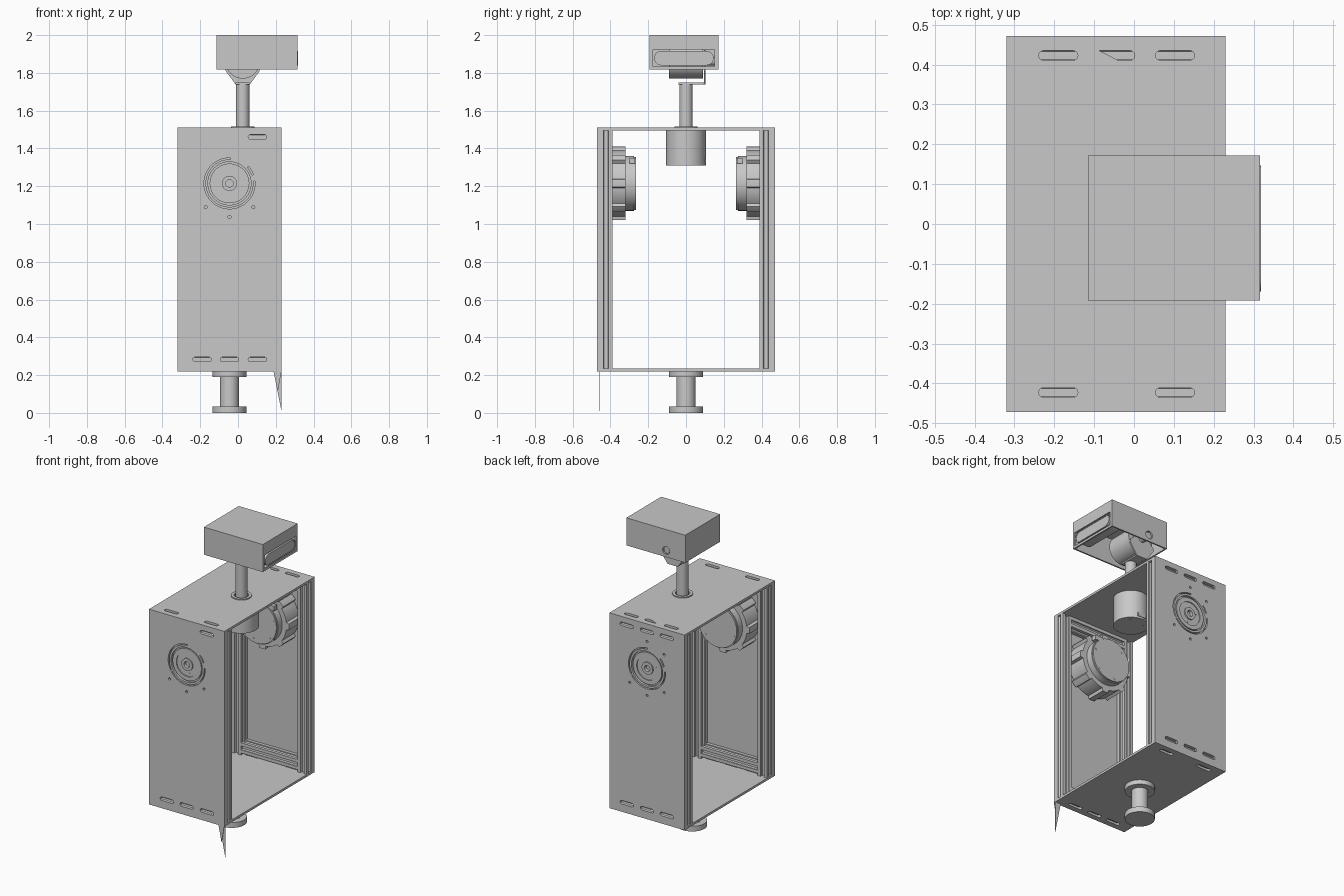
import bpy, bmesh
from math import sin, cos, pi, radians
from mathutils import Matrix, Euler

cube = bpy.data.objects.get("Cube")
if cube:
    bpy.data.objects.remove(cube)

grey = bpy.data.materials.new("light grey")
grey.use_nodes = True
tone = (0.58, 0.58, 0.58, 1)
grey.diffuse_color = tone
grey.node_tree.nodes["Principled BSDF"].inputs["Base Color"].default_value = tone

FLAT, FACE_Y, FACE_X = (0, 0, 0), (pi / 2, 0, 0), (pi / 2, 0, pi / 2)


def finish(name, bm, loc, rot):
    bmesh.ops.remove_doubles(bm, verts=bm.verts, dist=1e-5)
    bmesh.ops.recalc_face_normals(bm, faces=bm.faces)
    mesh = bpy.data.meshes.new(name)
    bm.to_mesh(mesh)
    bm.free()
    mesh.materials.append(grey)
    mesh.shade_smooth()
    mesh.set_sharp_from_angle(angle=radians(30))
    obj = bpy.data.objects.new(name, mesh)
    obj.matrix_world = Matrix.Translation(loc) @ Euler(rot).to_matrix().to_4x4()
    bpy.context.collection.objects.link(obj)


def sheet(name, loops, depth, loc, rot=FLAT):
    """Solid from a flat outline; further loops become holes."""
    curve = bpy.data.curves.new(name + "_outline", "CURVE")
    curve.dimensions, curve.fill_mode, curve.extrude = "2D", "BOTH", depth / 2
    for pts in loops:
        spline = curve.splines.new("POLY")
        spline.points.add(len(pts) - 1)
        for p, (x, y) in zip(spline.points, pts):
            p.co = (x, y, 0, 1)
        spline.use_cyclic_u = True
    tmp = bpy.data.objects.new(name + "_tmp", curve)
    bpy.context.collection.objects.link(tmp)
    solid = tmp.evaluated_get(bpy.context.evaluated_depsgraph_get())
    bm = bmesh.new()
    bm.from_mesh(solid.to_mesh())
    solid.to_mesh_clear()
    bpy.data.objects.remove(tmp)
    bpy.data.curves.remove(curve)
    finish(name, bm, loc, rot)


def lathe(name, profile, loc, rot=FLAT, steps=48):
    """Turned part from (radius, height) points."""
    bm = bmesh.new()
    verts = [bm.verts.new((r, 0, h)) for r, h in profile]
    edges = [bm.edges.new(pair) for pair in zip(verts, verts[1:])]
    bmesh.ops.spin(bm, geom=verts + edges, cent=(0, 0, 0), axis=(0, 0, 1),
                   angle=2 * pi, steps=steps)
    finish(name, bm, loc, rot)


def rod(name, r, h0, h1, loc, rot=FLAT, steps=32):
    lathe(name, [(0, h0), (r, h0), (r, h1), (0, h1)], loc, rot, steps)


def rect(x0, x1, y0, y1):
    return [(x0, y0), (x1, y0), (x1, y1), (x0, y1)]


def arc(cx, cy, r, a0, a1, n=24):
    angles = [radians(a0 + (a1 - a0) * i / n) for i in range(n + 1)]
    return [(cx + r * cos(a), cy + r * sin(a)) for a in angles]


def circle(cx, cy, r, n=32):
    return arc(cx, cy, r, 0, 360, n)[:-1]


def pill(cx, cy, width, height):
    r, d = height / 2, (width - height) / 2
    return arc(cx + d, cy, r, -90, 90, 10) + arc(cx - d, cy, r, 90, 270, 10)


def arc_slot(cx, cy, r0, r1, a0, a1):
    return arc(cx, cy, r1, a0, a1, 36) + arc(cx, cy, r0, a1, a0, 36)


# Cabinet dimensions
X0, X1, Y, Z0, Z1, T = -0.32, 0.23, 0.472, 0.22, 1.51, 0.015
CX, CZ = -0.045, 1.215
SLOTS = (-0.19, CX, 0.103)
RAIL_Y, RAIL_LOW, RAIL_HIGH = Y - T - 0.034, 0.283, 1.461


def slots(xs, y):
    return [pill(x, y, 0.098, 0.024) for x in xs]


# Top and bottom plates
clipped = [(-0.087, RAIL_Y + 0.012), (-0.04, RAIL_Y - 0.012)] + arc(
    -0.01, RAIL_Y, 0.012, -90, 90, 10)
sheet("top_plate", [rect(X0, X1, -Y, Y), clipped, circle(0.025, 0, 0.05)]
      + slots(SLOTS[::2], RAIL_Y) + slots(SLOTS[::2], -RAIL_Y), T, (0, 0, Z1 - T / 2))
sheet("bottom_plate", [rect(X0, X1, -Y, Y)] + slots(SLOTS, -RAIL_Y)
      + slots(SLOTS[::2], RAIL_Y), T, (0, 0, Z0 + T / 2))

# Slotted square rail section
quarter = [(0.034, -0.034), (0.034, -0.013), (0.027, -0.013), (0.027, -0.02),
           (0.016, -0.01), (0.016, 0.01), (0.027, 0.02), (0.027, 0.013), (0.034, 0.013)]
rail = [(x * c - y * s, x * s + y * c)
        for c, s in ((1, 0), (0, 1), (-1, 0), (0, -1)) for x, y in quarter]

for side, label in ((-1, "front"), (1, "back")):
    # Outer plate with motor opening, ring slots and screw holes
    top_slots = SLOTS[2:] if side < 0 else SLOTS
    hole_angles = (-135, -90, -45) if side < 0 else (-135, -90, -45, 90, 135)
    holes = [circle(CX + 0.178 * cos(radians(a)), CZ + 0.178 * sin(radians(a)), 0.008, 12)
             for a in hole_angles]
    ring_spans = [(90 + side * (90 - a), 90 + side * (90 - b))
                  for a, b in ((88, 210), (214, 365), (20, 42))]
    rings = [arc_slot(CX, CZ, 0.127, 0.135, a, b) for a, b in ring_spans]
    sheet(label + "_plate", [rect(X0, X1, Z0 + T, Z1 - T), circle(CX, CZ, 0.114, 48)]
          + holes + rings + slots(top_slots, RAIL_HIGH) + slots(SLOTS, RAIL_LOW),
          T, (0, side * (Y - T / 2), 0), FACE_Y)

    # Rail frame behind the plate
    for x, end in ((X0 + 0.034, "right"), (X1 - 0.034, "left")):
        sheet(f"{label}_{end}_upright", [rail], Z1 - Z0 - 2 * T,
              (x, side * RAIL_Y, (Z0 + Z1) / 2))
    for z, end in ((RAIL_LOW, "lower"), (RAIL_HIGH, "upper")):
        sheet(f"{label}_{end}_rail", [rail], X1 - X0 - 0.136,
              ((X0 + X1) / 2, side * RAIL_Y, z), FACE_X)

    # Drive motor: hub and cap turned, casing with lugs around it
    lathe(label + "_motor", [(0, 0.03), (0.02, 0.03), (0.02, 0.002), (0.04, 0.002),
                             (0.04, 0.01), (0.078, 0.01), (0.078, 0.004), (0.105, 0.004),
                             (0.105, 0.02), (0.12, 0.02), (0.12, 0.15), (0.145, 0.15),
                             (0.145, 0.197), (0.14, 0.197), (0.14, 0.207), (0, 0.207)],
          (CX, side * Y, CZ), (side * pi / 2, 0, 0))
    casing = []
    for k in range(8):
        a = 45 * k
        casing += arc(0, 0, 0.195, a - 6, a + 6, 4) + arc(0, 0, 0.176, a + 8, a + 37, 8)
    sheet(label + "_motor_casing", [casing], 0.13, (CX, side * (Y - 0.088), CZ), FACE_Y)
    for k in range(6):
        a = k * pi / 3 + 0.3
        rod(f"{label}_cap_screw_{k}", 0.008, -0.001, 0.001,
            (CX + 0.12 * cos(a), side * (Y - 0.207), CZ + 0.12 * sin(a)), FACE_Y, 12)
    for k in range(3):
        a = k * 2 * pi / 3 - 1.4
        rod(f"{label}_hub_screw_{k}", 0.007, -0.001, 0.001,
            (CX + 0.058 * cos(a), side * (Y - 0.01), CZ + 0.058 * sin(a)), FACE_Y, 12)
    sheet(label + "_motor_socket", [rect(-0.03, 0.03, -0.015, 0.015)], 0.03,
          (CX + 0.09, side * 0.285, CZ + 0.12), FACE_Y)

# Pointed slivers below the front plate corner
for y, low in ((-0.471, 0.11), (-0.46, 0.01)):
    sheet("corner_point", [[(0.188, Z0), (X1 - 0.2 * (low - 0.01), low), (X1, Z0)]],
          0.002, (0, y, 0), FACE_Y)

# Foot spool
lathe("foot", [(0, 0), (0.09, 0), (0.09, 0.035), (0.05, 0.035), (0.05, 0.19),
               (0.09, 0.19), (0.09, Z0), (0, Z0)], (CX, 0, 0))

# Neck motor, collar and neck post
NX = 0.025
rod("neck_motor", 0.105, 1.31, Z1 - T, (NX, 0, 0), FLAT, 48)
sheet("neck_motor_socket", [rect(-0.03, 0.03, -0.012, 0.012)], 0.02,
      (NX, 0.097, 1.335), FACE_Y)
lathe("neck_collar", [(0.044, 1.49), (0.044, 1.517), (0.062, 1.517), (0.062, Z1)], (NX, 0, 0))
rod("neck_post", 0.035, 1.48, 1.745, (NX, 0, 0))
for k in range(4):
    a = k * pi / 2 + pi / 4
    rod(f"neck_motor_screw_{k}", 0.008, 1.309, 1.312,
        (NX + 0.075 * cos(a), 0.075 * sin(a), 0), FLAT, 12)

# Tilt bracket and tilt motor
sheet("bracket_base", [rect(NX - 0.037, NX + 0.037, -0.04, 0.1)], 0.01, (0, 0, 1.743))
sheet("bracket_cheek", [[(NX - 0.037, 1.738), (NX + 0.037, 1.738), (NX + 0.09, 1.81),
                         (NX + 0.09, 1.83)] + arc(NX, 1.862, 0.06, 0, 180, 12)
                        + [(NX - 0.09, 1.83), (NX - 0.09, 1.81)]], 0.01, (0, 0.099, 0), FACE_Y)
rod("tilt_motor", 0.092, -0.09, 0.09, (NX, 0, 1.862), FACE_Y, 48)
rod("tilt_axle", 0.022, -0.165, 0.09, (NX, 0, 1.862), FACE_Y)

# Head: shell open underneath, with a camera window on the left side
HX0, HX1, HY0, HY1, HZ0, HZ1, W = -0.115, 0.316, -0.192, 0.172, 1.818, 2.0, 0.01
sheet("head_lid", [rect(HX0, HX1, HY0, HY1)], W, (0, 0, HZ1 - W / 2))
wall = rect(HX0, HX1, HZ0, HZ1 - W)
axle_hole = circle(NX, 1.862, 0.026)
sheet("head_front", [wall], W, (0, HY0 + W / 2, 0), FACE_Y)
sheet("head_back", [wall, axle_hole], W, (0, HY1 - W / 2, 0), FACE_Y)
side_wall = rect(HY0 + W, HY1 - W, HZ0, HZ1 - W)
sheet("head_right", [side_wall], W, (HX0 + W / 2, 0, 0), FACE_X)
sheet("head_left", [side_wall, rect(-0.176, 0.152, 1.833, 1.924)], W,
      (HX1 - W / 2, 0, 0), FACE_X)

# Camera bar behind the window
lens = pill(-0.011, 1.878, 0.316, 0.076)
sheet("camera_body", [lens], 0.088, (0.271, 0, 0), FACE_X)
sheet("camera_rim", [lens, pill(-0.011, 1.878, 0.304, 0.064)], 0.008, (0.3145, 0, 0), FACE_X)
